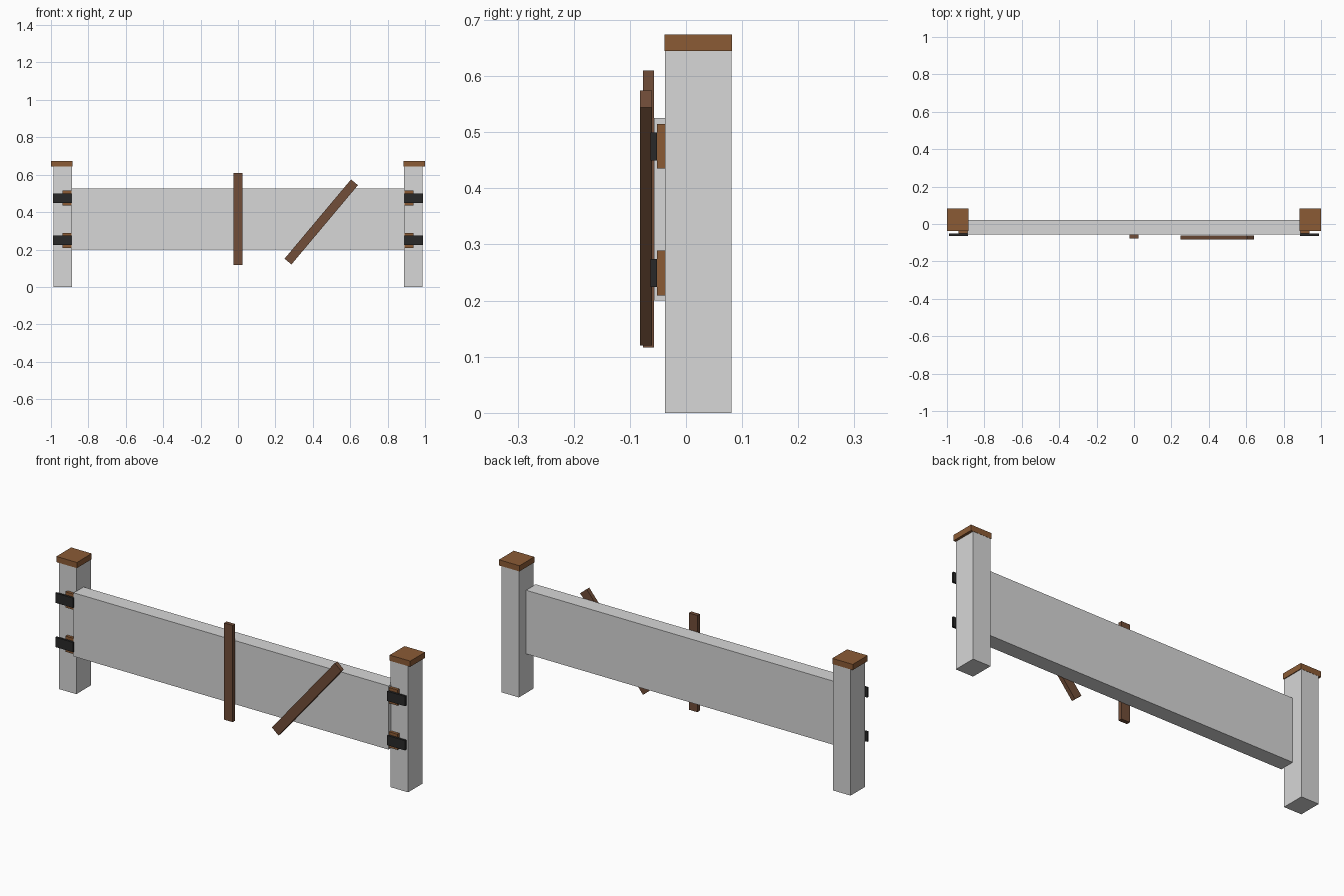
import bpy
import math

cube = bpy.data.objects.get("Cube")
if cube:
    bpy.data.objects.remove(cube, do_unlink=True)


def material(name, rgb):
    m = bpy.data.materials.new(name)
    m.use_nodes = True
    m.diffuse_color = (*rgb, 1)
    m.node_tree.nodes["Principled BSDF"].inputs["Base Color"].default_value = (*rgb, 1)
    return m


stone = material("pale grey", (0.68, 0.68, 0.68))
wood = material("warm brown wood", (0.26, 0.105, 0.036))
dark_wood = material("dark brown wood", (0.165, 0.075, 0.04))
iron = material("black iron", (0.022, 0.022, 0.022))


def box(name, x, y, z, mat, tilt=0):
    """Box from (low, high) ranges, optionally tilted about the y axis."""
    ranges = (x, y, z)
    bpy.ops.mesh.primitive_cube_add(size=1, location=[(a + b) / 2 for a, b in ranges])
    ob = bpy.context.object
    ob.name = name
    ob.scale = [b - a for a, b in ranges]
    bpy.ops.object.transform_apply(location=False, rotation=False, scale=True)
    ob.rotation_euler.y = math.radians(tilt)
    ob.data.materials.append(mat)
    return ob


# Wide panel between the posts
box("panel", (-0.89, 0.89), (-0.057, 0.022), (0.2, 0.525), stone)

# Posts with caps and two hinges each
for side, s in (("left", 1), ("right", -1)):
    def span(a, b):
        return tuple(sorted((s * a, s * b)))

    box(side + "_post", span(0.888, 0.987), (-0.037, 0.081), (0, 0.66), stone)
    box(side + "_cap", span(0.884, 1), (-0.038, 0.082), (0.645, 0.674), wood)
    for level, z in (("lower", 0.249), ("upper", 0.475)):
        box(f"{side}_{level}_hinge_block", span(0.888, 0.938), (-0.052, -0.037),
            (z - 0.04, z + 0.04), wood)
        box(f"{side}_{level}_hinge_plate", span(0.887, 0.988), (-0.063, -0.052),
            (z - 0.025, z + 0.025), iron)

# Boards fixed across the front
box("upright_board", (-0.024, 0.024), (-0.077, -0.057), (0.116, 0.61), dark_wood)
box("slanted_board", (0.421, 0.469), (-0.082, -0.061), (0.071, 0.624), dark_wood, tilt=40)
